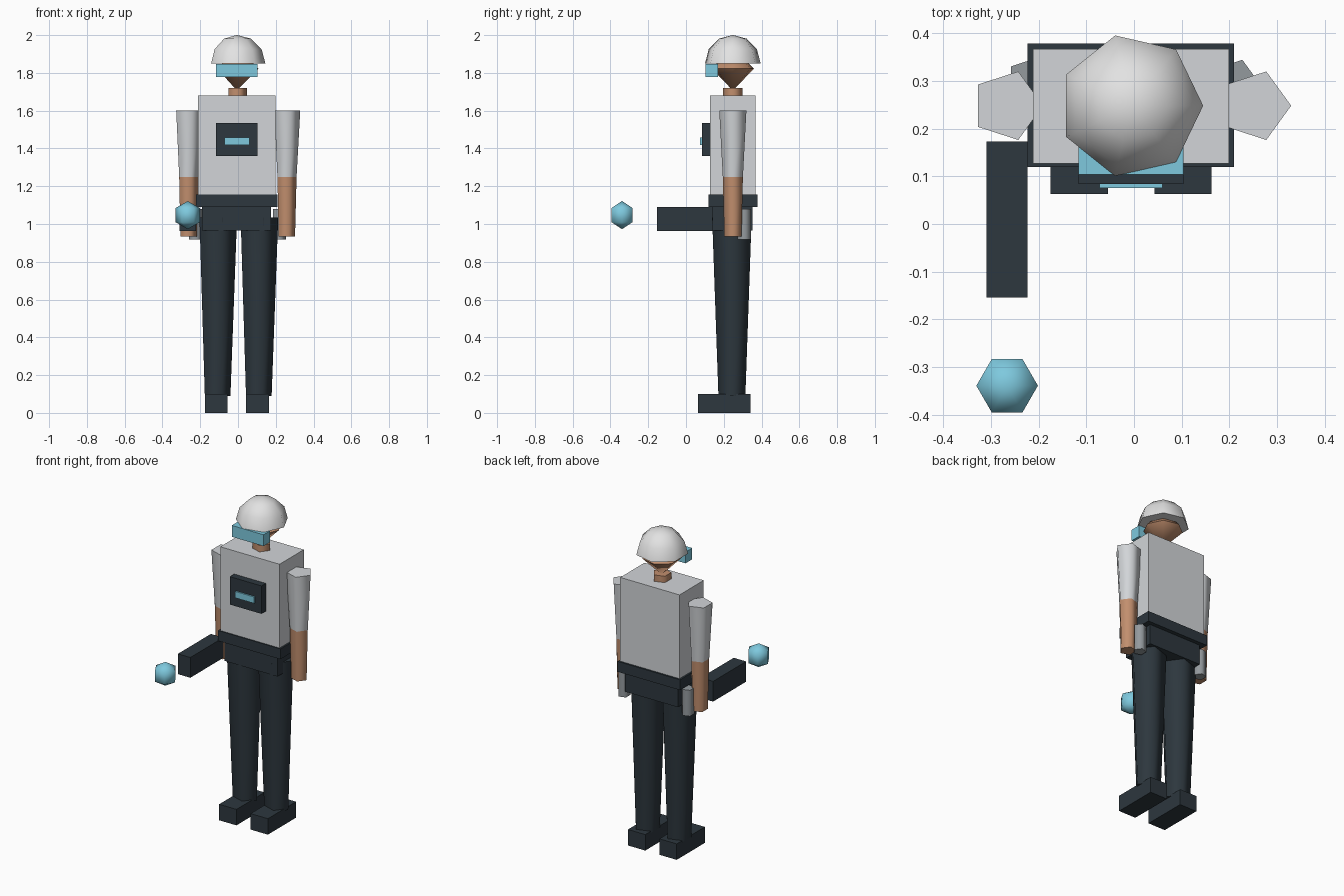
import bpy, bmesh, math
from mathutils import Vector

cube = bpy.data.objects.get("Cube")
if cube:
    bpy.data.objects.remove(cube)

CX, CY = -0.006, 0.248  # body axis


def material(name, *srgb):
    lin = [((c / 255 + 0.055) / 1.055) ** 2.4 for c in srgb] + [1]
    m = bpy.data.materials.new(name)
    m.use_nodes = True
    m.diffuse_color = lin
    m.node_tree.nodes["Principled BSDF"].inputs["Base Color"].default_value = lin
    return m


shirt = material("light grey shirt", 210, 213, 216)
white = material("helmet white", 226, 226, 226)
skin = material("tan skin", 194, 143, 110)
dark = material("dark slate", 45, 55, 62)
blue = material("sky blue", 126, 201, 222)
steel = material("mid grey", 148, 154, 158)


def finish(name, bm, mat, smooth):
    bmesh.ops.recalc_face_normals(bm, faces=bm.faces)
    mesh = bpy.data.meshes.new(name)
    bm.to_mesh(mesh)
    bm.free()
    mesh.materials.append(mat)
    ob = bpy.data.objects.new(name, mesh)
    bpy.context.collection.objects.link(ob)
    if smooth:
        bpy.ops.object.select_all(action='DESELECT')
        ob.select_set(True)
        bpy.context.view_layer.objects.active = ob
        bpy.ops.object.shade_smooth_by_angle(angle=math.radians(80))
    return ob


def box(name, mat, x, y, z):
    """Box from (min, max) pairs on each axis."""
    bm = bmesh.new()
    bmesh.ops.create_cube(bm, size=1)
    for v in bm.verts:
        v.co = Vector([(a + b) / 2 + c * (b - a) for c, (a, b) in zip(v.co, (x, y, z))])
    return finish(name, bm, mat, False)


def lathe(name, mat, x, y, sides, profile):
    """Faceted turned part from (radius, z) points, one corner towards +x."""
    bm = bmesh.new()
    rings = []
    for r, z in profile:
        count = sides if r > 1e-5 else 1
        rings.append([bm.verts.new((x + r * math.cos(math.tau * i / sides),
                                    y + r * math.sin(math.tau * i / sides), z))
                      for i in range(count)])
    for lo, hi in zip(rings, rings[1:]):
        for i in range(sides):
            j = (i + 1) % sides
            corners = [lo[i % len(lo)], lo[j % len(lo)], hi[j % len(hi)], hi[i % len(hi)]]
            bm.faces.new(list(dict.fromkeys(corners)))
    for ring in (rings[0], rings[-1]):
        if len(ring) > 1:
            bm.faces.new(ring)
    return finish(name, bm, mat, True)


def arc(radius, z, start, rings):
    """Sphere profile from a starting latitude up to the pole."""
    step = (90 - start) / rings
    angles = [math.radians(start + step * i) for i in range(rings + 1)]
    return [(radius * math.cos(a), z + radius * math.sin(a)) for a in angles]


# Trunk
box("torso", shirt, (-0.212, 0.199), (0.127, 0.367), (1.155, 1.68))
box("belt", dark, (-0.223, 0.21), (0.12, 0.378), (1.09, 1.155))
box("pelvis", dark, (-0.19, 0.176), (0.14, 0.353), (0.965, 1.09))

# Chest unit with its display
box("chest_unit", dark, (-0.116, 0.104), (0.084, 0.13), (1.36, 1.535))
box("chest_display", blue, (-0.072, 0.06), (0.075, 0.084), (1.417, 1.457))

# Head
lathe("neck", skin, CX, CY, 5, [(0.054, 1.67), (0.054, 1.72)])
lathe("head", skin, CX, CY, 7, arc(0.115, 1.822, -90, 2))
lathe("helmet", white, CX, CY, 7, arc(0.151, 1.85, 0, 3))
box("visor", blue, (-0.116, 0.104), (0.104, 0.17), (1.777, 1.848))

# Paired limbs and hip gear
for side, s in (("right", -1), ("left", 1)):
    arm, leg, hip = CX + s * 0.26, CX + s * 0.109, CX + s * 0.2215
    lathe(side + "_sleeve", shirt, arm, CY, 5, [(0.056, 1.25), (0.0755, 1.60)])
    lathe(side + "_forearm", skin, arm, CY, 5, [(0.048, 0.935), (0.056, 1.25)])
    lathe(side + "_leg", dark, leg, CY - 0.005, 5, [(0.075, 0.09), (0.11, 1.035)])
    box(side + "_boot", dark, (leg - 0.06, leg + 0.06), (0.063, 0.342), (0, 0.1))
    lathe(side + "_hip_canister", steel, hip, 0.308, 5, [(0.038, 0.917), (0.038, 1.08)])

# Hand-held emitter and its floating orb
box("emitter", dark, (-0.309, -0.223), (-0.154, 0.173), (0.963, 1.09))
lathe("orb", blue, -0.266, -0.339, 6, arc(0.0745, 1.047, -90, 3))
